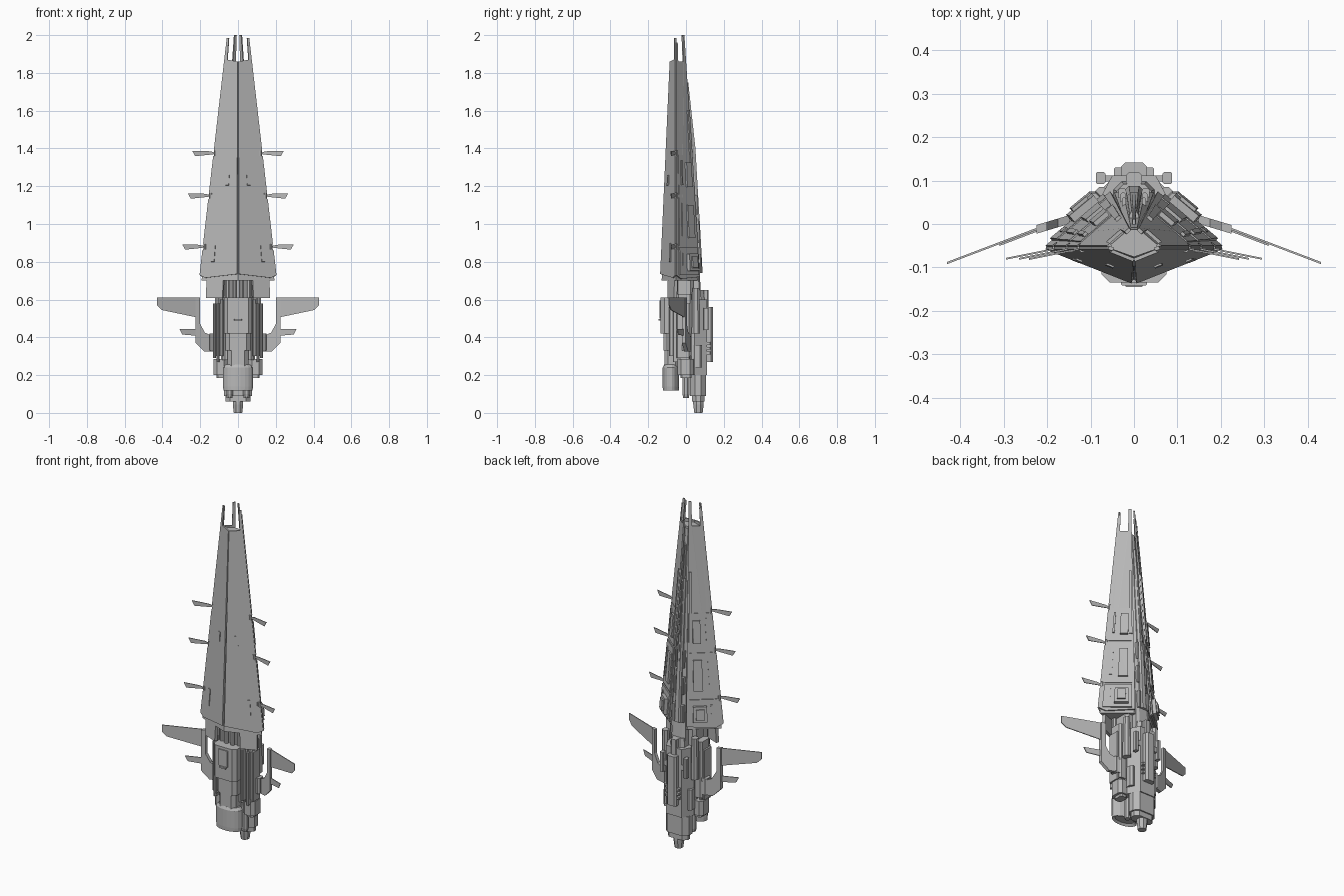
import bpy, bmesh, math
from mathutils import Vector

if "Cube" in bpy.data.objects:
    bpy.data.objects.remove(bpy.data.objects["Cube"])

GREY = (0.48, 0.48, 0.48, 1)
hull_grey = bpy.data.materials.new("hull grey")
hull_grey.diffuse_color = GREY
hull_grey.use_nodes = True
hull_grey.node_tree.nodes["Principled BSDF"].inputs["Base Color"].default_value = GREY


def loft(name, rings, mirror=False):
    """Skin a stack of equal rings and close both ends."""
    bm = bmesh.new()
    loops = [[bm.verts.new(p) for p in ring] for ring in rings]
    n = len(loops[0])
    for a, b in zip(loops, loops[1:]):
        for i in range(n):
            j = (i + 1) % n
            bm.faces.new((a[i], a[j], b[j], b[i]))
    caps = [bm.faces.new(loops[0]), bm.faces.new(loops[-1])]
    bmesh.ops.recalc_face_normals(bm, faces=bm.faces)
    bmesh.ops.triangulate(bm, faces=caps, ngon_method='EAR_CLIP')
    mesh = bpy.data.meshes.new(name)
    bm.to_mesh(mesh)
    bm.free()
    mesh.materials.append(hull_grey)
    ob = bpy.data.objects.new(name, mesh)
    bpy.context.collection.objects.link(ob)
    if mirror:
        ob.modifiers.new("mirror", 'MIRROR')
    return ob


def outline(x0, x1, y0, y1, c):
    return [(x0 + c, y0), (x1 - c, y0), (x1, y0 + c), (x1, y1 - c),
            (x1 - c, y1), (x0 + c, y1), (x0, y1 - c), (x0, y0 + c)]


def block(name, x, y, z, c=0.006, mirror=False, top=1.0):
    """Upright block with chamfered corners; top scales its upper end."""
    mx, my = sum(x) / 2, sum(y) / 2
    base = outline(*x, *y, c)
    ring = lambda h, s: [(mx + (px - mx) * s, my + (py - my) * s, h) for px, py in base]
    return loft(name, [ring(z[0], 1), ring(z[1], top)], mirror)


def turned(name, x, y, profile, sides=10, flat=1.0, mirror=False):
    """Upright tube from (radius, height) pairs."""
    turn = [2 * math.pi * (i + 0.5) / sides for i in range(sides)]
    return loft(name, [[(x + r * math.cos(a), y + r * flat * math.sin(a), h) for a in turn]
                       for r, h in profile], mirror)


# Hull skin: both shells run from the side seam to the centre line
Z0, Z1 = 0.72, 1.87


def mix(a, b, t):
    return a + (b - a) * t


def seam(z):
    t = (z - Z0) / (Z1 - Z0)
    return Vector((mix(0.205, 0.073, t), -0.058, z))


def front(u, z):
    t = (z - Z0) / (Z1 - Z0)
    return seam(z).lerp(Vector((0, mix(-0.14, -0.087, t), z)), u)


def back(u, z):
    t = (z - Z0) / (Z1 - Z0)
    s = seam(z) + Vector((0, 0.008, 0))
    return s.lerp(Vector((mix(0.055, 0.016, t), mix(0.075, 0.0, t), z)), u)


OUT = {front: Vector((0.37, -0.93, 0.04)), back: Vector((0.64, 0.76, 0.1))}


def panel(name, surf, pts, lo, hi):
    """Plate lying on a hull side, given in (across, height)."""
    return loft(name, [[surf(u, z) + OUT[surf] * d for u, z in pts] for d in (lo, hi)], True)


def rect(u0, u1, z0, z1):
    return [(u0, z0), (u1, z0), (u1, z1), (u0, z1)]


FIN_Z = (0.88, 1.15, 1.375)
notches = []
for z in FIN_Z:
    notches += [(0, z - 0.02), (0.06, z - 0.012), (0.06, z + 0.012), (0, z + 0.016)]

# Front shell with outer prongs
panel("front_shell", front, [(0.97, 0.735), (0.15, 0.715), (0, 0.73)] + notches
      + [(0, 1.985), (0.18, 1.985), (0.22, 1.87), (0.97, 1.86)], -0.008, 0)
# Back shell with inner prongs
panel("back_shell", back, [(1, 0.72), (0.2, 0.71), (0, 0.73)] + notches
      + [(0, 1.96), (0.14, 1.96), (0.18, 1.86), (0.74, 1.86), (0.78, 2.0), (1, 2.0)], -0.008, 0)

# Core below the shells
core = []
for z in (0.7, 1.85):
    s, f, b = seam(z), front(1, z), back(1, z)
    half = [(f.x, f.y + 0.012), (s.x - 0.014, s.y + 0.004), (b.x - 0.004, b.y - 0.014)]
    core.append([(x, y, z) for x, y in half] + [(-x, y, z) for x, y in half[:0:-1]])
loft("hull_core", core)

# Layered armour on the back shell
bands = ((0.73, 0.875), (0.885, 1.14), (1.155, 1.365))
for i, (a, b) in enumerate(bands):
    panel(f"back_armour_{i}", back, rect(0.1, 0.92, a, b), -0.002, 0.007 - i * 0.002)
    panel(f"armour_hatch_{i}", back, rect(0.5, 0.8, a + 0.04, b - 0.04), 0, 0.014)
    panel(f"armour_strip_{i}", back, rect(0.22, 0.3, a + 0.05, b - 0.03), 0, 0.01)
panel("side_pod", back, rect(0.42, 0.82, 0.75, 0.84), 0, 0.026)
panel("side_pod_cap", back, rect(0.5, 0.74, 0.765, 0.825), 0.02, 0.034)
panel("upper_strip", back, rect(0.82, 0.95, 1.2, 1.6), -0.002, 0.008)
panel("front_hatch", front, rect(0.56, 0.68, 1.205, 1.26), 0, 0.004)
panel("front_lower_hatch", front, rect(0.28, 0.36, 0.8, 0.9), 0, 0.004)
panel("front_skirt", front, [(0.2, 0.61), (0.6, 0.61), (0.6, 0.74), (0.16, 0.74)], -0.03, -0.012)

# Dorsal spine running up between the back plates
for name, levels in {
    "spine": ((0.62, 0.045, 0.08), (1.1, 0.034, 0.05), (1.84, 0.012, -0.008)),
    "spine_ridge": ((0.74, 0.02, 0.088), (1.03, 0.016, 0.072), (1.56, 0.01, 0.03)),
    "spine_wire": ((1.05, 0.005, 0.07), (1.4, 0.005, 0.05), (1.75, 0.004, 0.012)),
}.items():
    loft(name, [[(-w, -0.03, z), (w, -0.03, z), (w, y - 0.008, z), (w * 0.6, y, z),
                 (-w * 0.6, y, z), (-w, y - 0.008, z)] for z, w, y in levels])
for i, z in enumerate((0.74, 0.9, 1.05)):
    block(f"spine_box_{i}", (0.018, 0.036 - i * 0.004), (0.03, 0.082 - i * 0.01), (z, z + 0.1), 0.004, True)


def fin(name, pts, y0, slope, thick):
    """Thin blade sloping forward as it goes outward."""
    x0 = pts[0][0]
    return loft(name, [[(x, y0 - (x - x0) * slope + d, z) for x, z in pts]
                       for d in (-thick / 2, thick / 2)], True)


# Small seam fins with their mounts
for i, (z, tip) in enumerate(zip(FIN_Z, (0.295, 0.265, 0.242))):
    root = seam(z).x - 0.012
    fin(f"seam_fin_{i}", [(root, z + 0.002), (root + 0.03, z + 0.01), (tip, z + 0.012),
                          (tip - 0.015, z - 0.016), (root + 0.03, z - 0.008), (root, z - 0.004)],
        -0.056, 0.2, 0.004)
    turned(f"fin_mount_{i}", root, -0.056, ((0.01, z - 0.014), (0.01, z + 0.014)), 8, mirror=True)

# Side arms carrying the large and small wings
fin("side_arm", [(0.2, 0.61), (0.224, 0.61), (0.224, 0.37), (0.18, 0.325), (0.12, 0.325),
                 (0.12, 0.4), (0.175, 0.425), (0.2, 0.47)], -0.005, 0.3, 0.02)
fin("large_wing", [(0.215, 0.61), (0.43, 0.61), (0.43, 0.57), (0.405, 0.545), (0.215, 0.505)],
    -0.008, 0.38, 0.005)
fin("small_wing", [(0.215, 0.445), (0.31, 0.445), (0.295, 0.415), (0.215, 0.408)], -0.012, 0.38, 0.005)
block("arm_root", (0.1, 0.15), (-0.02, 0.025), (0.33, 0.42), 0.008, True)

# Front engine stack
block("engine_frame", (-0.085, 0.085), (-0.07, 0.04), (0.28, 0.72), 0.015)
block("engine_housing", (-0.075, 0.075), (-0.135, -0.02), (0.42, 0.61), 0.02)
block("housing_plate", (-0.03, 0.03), (-0.141, -0.13), (0.5, 0.595), 0.002)
block("housing_vent", (-0.02, 0.02), (-0.145, -0.13), (0.488, 0.497), 0.002)
block("engine_neck", (-0.065, 0.065), (-0.12, -0.025), (0.33, 0.42), 0.02)
block("engine_collar", (-0.055, 0.055), (-0.115, -0.035), (0.24, 0.34), 0.02)
turned("main_nozzle", 0, -0.08, ((0.06, 0.13), (0.078, 0.118), (0.08, 0.14), (0.08, 0.24), (0.066, 0.255)),
       20, 0.55)
for i, x in enumerate((0.02, 0.055, 0.09)):
    turned(f"feed_pipe_{i}", x, -0.085 + x * 0.35, ((0.013, 0.58), (0.013, 0.74)), 8, mirror=True)

# Ribbed flanks beside the engine
for i, (x, z0, z1) in enumerate(((0.078, 0.3, 0.6), (0.098, 0.27, 0.58), (0.117, 0.29, 0.58))):
    block(f"flank_rib_{i}", (x, x + 0.015), (-0.09 + i * 0.02, 0.02), (z0, z1), 0.004, True)
block("flank_core", (0.06, 0.122), (-0.05, 0.03), (0.3, 0.63), 0.01, True)
block("hip_pod", (0.055, 0.13), (-0.045, 0.04), (0.2, 0.285), 0.018, True)
block("hip_pod_tail", (0.07, 0.115), (-0.03, 0.03), (0.185, 0.2), 0.01, True)
turned("inner_thruster", 0.045, 0.0, ((0.016, 0.08), (0.02, 0.1), (0.02, 0.2), (0.014, 0.3)), 8, mirror=True)

# Rear engine body
loft("rear_body", [[(0.075, 0.015, z), (0.085, 0.045, z), (0.05, 0.112, z), (-0.05, 0.112, z),
                    (-0.085, 0.045, z), (-0.075, 0.015, z)] for z in (0.2, 0.6)])
block("rear_body_top", (-0.05, 0.05), (0.02, 0.1), (0.58, 0.65), 0.02, top=0.8)
block("rear_pack", (-0.03, 0.03), (0.09, 0.142), (0.27, 0.56), 0.01)
block("rear_pack_head", (-0.018, 0.018), (0.09, 0.118), (0.55, 0.65), 0.005)
block("rear_bar", (-0.075, 0.075), (0.098, 0.112), (0.48, 0.51), 0.003)
block("rear_side_box", (0.066, 0.088), (0.092, 0.12), (0.44, 0.555), 0.004, True)
for i in range(3):
    z = 0.31 + i * 0.025
    block(f"rear_rung_{i}", (0.026, 0.046), (0.105, 0.13), (z, z + 0.014), 0.003, True)
block("rear_flank_pod", (0.075, 0.115), (0.03, 0.075), (0.42, 0.66), 0.012, True, 0.85)
block("rear_lower_pod", (0.06, 0.09), (0.035, 0.085), (0.24, 0.36), 0.01, True)
block("rear_drum", (-0.075, 0.075), (0.022, 0.106), (0.09, 0.2), 0.026)
block("rear_drum_base", (-0.065, 0.065), (0.032, 0.098), (0.06, 0.09), 0.022)
turned("tail_nozzle", 0, 0.066, ((0.024, 0.0), (0.03, 0.045), (0.03, 0.065), (0.022, 0.08)), 8)
